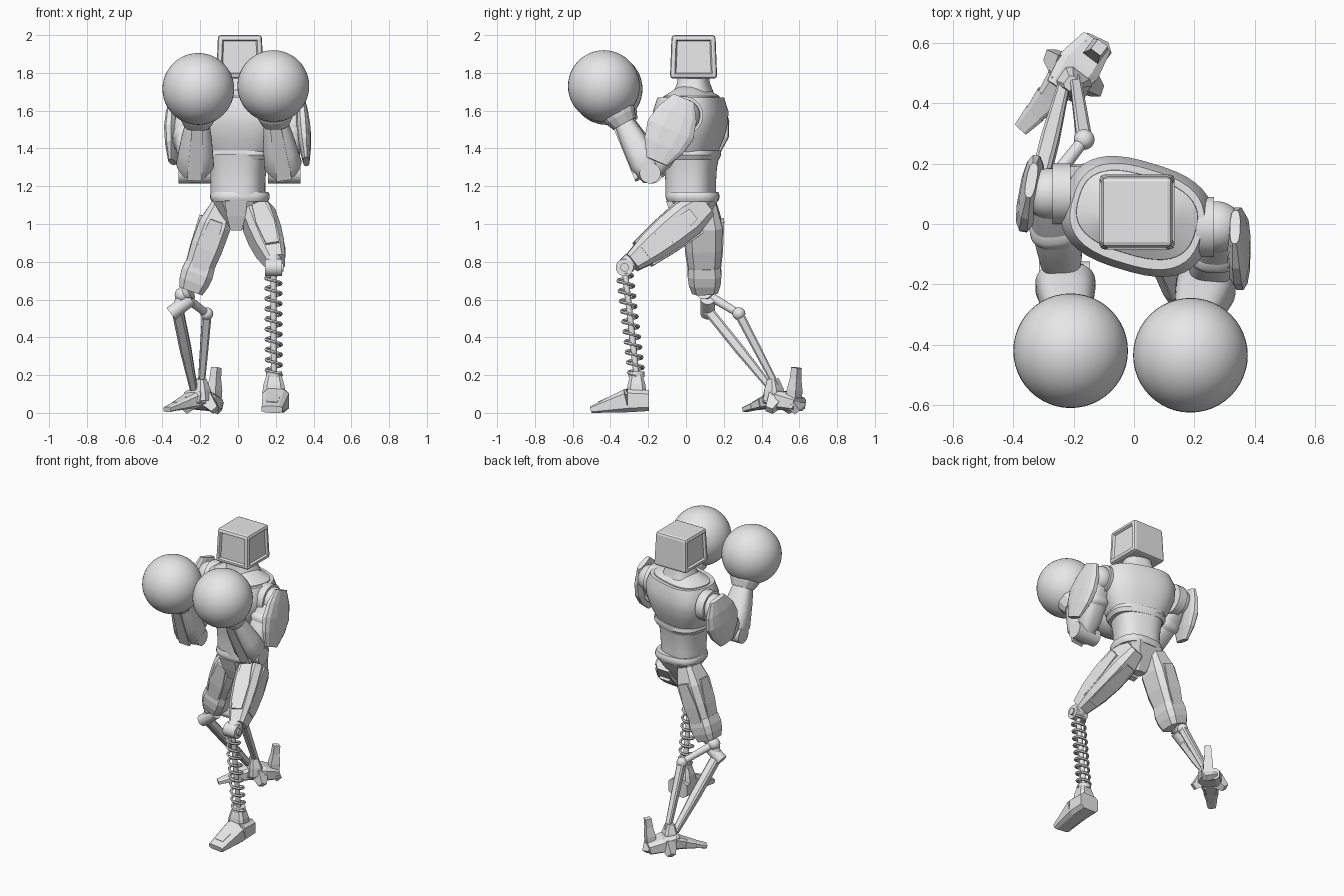
import bpy, bmesh, math
from mathutils import Vector, Matrix

default_cube = bpy.data.objects.get("Cube")
if default_cube:
    bpy.data.objects.remove(default_cube, do_unlink=True)

grey = bpy.data.materials.new("plain_grey")
grey.use_nodes = True
grey.diffuse_color = (.8, .8, .8, 1)
grey.node_tree.nodes["Principled BSDF"].inputs["Base Color"].default_value = grey.diffuse_color

X, Y, Z = Matrix.Identity(3)
TWIST = Vector((1, -.3, 0)).normalized()
FOOT_SIDE = Vector((.8, -.6, 0))
FACETED = dict(sides=8, squareness=.5)
ROUNDED = dict(sides=40, squareness=.75, smooth=True)
TUBE = dict(sides=24, squareness=1, smooth=True)
FLAT = dict(sides=4, squareness=1)


def finish(name, bm, smooth=False):
    bmesh.ops.recalc_face_normals(bm, faces=bm.faces)
    mesh = bpy.data.meshes.new(name)
    bm.to_mesh(mesh)
    bm.free()
    mesh.materials.append(grey)
    part = bpy.data.objects.new(name, mesh)
    bpy.context.collection.objects.link(part)
    if smooth:
        bpy.ops.object.select_all(action='DESELECT')
        part.select_set(True)
        bpy.context.view_layer.objects.active = part
        bpy.ops.object.shade_smooth_by_angle(angle=math.radians(35))


def loft(name, rings, smooth):
    bm = bmesh.new()
    rows = [[bm.verts.new(point) for point in ring] for ring in rings]
    for low, high in zip(rows, rows[1:]):
        for i in range(len(low)):
            bm.faces.new((low[i - 1], low[i], high[i], high[i - 1]))
    bm.faces.new(rows[0])
    bm.faces.new(rows[-1])
    finish(name, bm, smooth)


def limb(name, start, end, widths, depth=1, ref=X, sides=8, squareness=.5, smooth=False):
    """Loft evenly spaced sections; depth is a ratio to the width, or one depth per section."""
    start, end = Vector(start), Vector(end)
    along = (end - start).normalized()
    across = (ref - along * ref.dot(along)).normalized()
    out = along.cross(across)
    depths = depth if isinstance(depth, tuple) else [width * depth for width in widths]

    def bulge(value):
        return math.copysign(abs(value) ** squareness, value)

    full = bulge(math.cos(math.pi / sides))
    angles = [(i + .5) * math.tau / sides for i in range(sides)]
    rings = []
    for i, (width, thick) in enumerate(zip(widths, depths)):
        center = start.lerp(end, i / (len(widths) - 1))
        rings.append([center + across * width * bulge(math.cos(a)) / full
                      + out * thick * bulge(math.sin(a)) / full for a in angles])
    loft(name, rings, smooth)


def rod(name, start, end, *radii):
    limb(name, start, end, radii if len(radii) > 1 else radii * 2, ref=TWIST, **TUBE)


def ball(name, center, radius):
    bm = bmesh.new()
    bmesh.ops.create_uvsphere(bm, u_segments=48, v_segments=24, radius=radius,
                              matrix=Matrix.Translation(center))
    finish(name, bm, True)


def stack(name, x, y, bottom, top, widths, depth, ref=TWIST, **style):
    limb(name, (x, y, bottom), (x, y, top), widths, depth, ref, **(style or ROUNDED))


# Head: bevelled block with sunken front and side panels
bm = bmesh.new()
bmesh.ops.create_cube(bm, size=1, matrix=Matrix.Diagonal((.25, .25, .23, 1)))
for vert in bm.verts:
    if vert.co.z > 0:
        vert.co.xy *= .93
bmesh.ops.bevel(bm, geom=bm.edges[:], offset=.016, segments=2, profile=.5, affect='EDGES')
bm.normal_update()
panels = [f for f in bm.faces if f.calc_area() > .02 and abs(f.normal.z) < .5 and f.normal.y < .5]
bmesh.ops.inset_individual(bm, faces=panels, thickness=.012, depth=0)
bmesh.ops.inset_individual(bm, faces=panels, thickness=.01, depth=-.014)
bmesh.ops.translate(bm, verts=bm.verts, vec=(.01, .04, 1.885))
finish("head", bm)

# Torso: twisted chest with hem and collar, rounded waist, belt and pelvis
stack("chest", .01, .025, 1.38, 1.67, (.18, .22, .245, .25, .22), .73)
stack("chest_hem", .01, .03, 1.34, 1.39, (.17, .185, .18), .78)
stack("trapezius", .01, .03, 1.65, 1.73, (.205, .2, .14, .09), .66)
stack("neck", .01, .04, 1.7, 1.8, (.11, .09, .085), .9)
stack("waist", 0, .025, 1.14, 1.37, (.14, .14, .145, .16), .9)
stack("belt", .01, .035, 1.12, 1.17, (.15, .158, .158, .15), .9, X)
stack("pelvis", 0, .045, .97, 1.13, (.035, .09, .14), .9, X, **FACETED)
limb("crotch_plate", (-.01, -.07, 1.13), (-.01, -.03, .97), (.06, .05, .03), .6, **FLAT)


# Arms raised in a guard, ending in big round gloves
def arm(side, shoulder, elbow, wrist, glove, out, pad_sway):
    shoulder, elbow, wrist, glove = map(Vector, (shoulder, elbow, wrist, glove))
    ball(side + "_shoulder_ball", shoulder, .085)
    rod(side + "_shoulder_socket", shoulder - out * .07, shoulder - out * .01, .1)
    rod(side + "_shoulder_hub", shoulder, shoulder + out * .085, .04)
    limb(side + "_upper_arm", shoulder, elbow, (.06, .075, .075, .07, .045), 1.1, **ROUNDED)
    limb(side + "_arm_band", shoulder.lerp(elbow, .3), shoulder.lerp(elbow, .45),
         (.075, .085, .085, .075), 1.1, **ROUNDED)
    pad_top = shoulder + out * .06 + Y * pad_sway / 4 + Z * .09
    pad_end = shoulder.lerp(elbow, .8) + out * .11 + Y * pad_sway
    limb(side + "_arm_pad", pad_top, pad_end, (.06, .11, .13, .11, .06), .28,
         Y + out * -pad_sway, sides=12, squareness=.75)
    lift = wrist - elbow
    limb(side + "_forearm", elbow - lift * .1, wrist, (.065, .1, .09, .08, .065), .83, **ROUNDED)
    front = lift.normalized().cross(X)
    limb(side + "_forearm_plate", elbow - front * .08, wrist - front * .056, (.04, .03), .25, **FLAT)
    rod(side + "_elbow_pin", elbow - X * .085, elbow + X * .085, .055)
    limb(side + "_wrist_cuff", wrist, wrist.lerp(glove, .4), (.07, .09, .1), .95, sides=12, squareness=.85)
    ball(side + "_glove", glove, .19)


arm("left", (.275, -.01, 1.575), (.245, -.19, 1.27), (.2, -.325, 1.53), (.187, -.435, 1.73), X, 0)
arm("right", (-.28, .1, 1.565), (-.23, -.18, 1.27), (-.215, -.315, 1.525), (-.21, -.42, 1.715), -X, .18)


# Thighs: faceted armour with raised plates on the outside, front and back
def thigh(side, hip, knee, out):
    hip, knee = Vector(hip), Vector(knee)
    limb(side + "_thigh", hip, knee, (.055, .085, .085, .075, .05), (.07, .1, .095, .08, .052), **FACETED)
    along = (knee - hip).normalized()
    front = along.cross(X).normalized()
    outer = front.cross(along) * out
    upper, lower = hip.lerp(knee, .2), hip.lerp(knee, .85)
    for label, normal, ref, lean in (("outer", outer, front, .085), ("front", front, outer, .1),
                                     ("back", -front, outer, .1)):
        limb(f"{side}_thigh_{label}_plate", upper + normal * lean, lower + normal * lean * .7,
             (.035, .05, .035), .3, ref, **FLAT)
    return hip, knee


thigh("left", (.08, .1, 1.1), (.2, -.285, .795), 1)
hip, knee = thigh("right", (-.08, .09, 1.11), (-.25, .1, .645), -1)
limb("right_knee_cuff", hip.lerp(knee, .7), knee, (.08, .085, .08, .065), 1.05, **FACETED)

# Left shin: knee pin, coil spring around a rod
pivot = Vector((.187, -.325, .77))
ankle = Vector((.19, -.262, .2))
rod("left_knee_pin", pivot - X * .045, pivot + X * .045, .046)
rod("left_knee_cap", pivot, pivot + X * .055, .022)
rod("left_knee_lug", pivot + (Y + Z) * .04, pivot, .045)
rod("spring_rod", pivot, ankle, .016)
rod("spring_seat", ankle - Z * .01, ankle + Z * .02, .042)
turns, steps = 10, 24
spring_top = pivot - Z * .03
coil = []
for i in range(turns * steps + 1):
    angle = math.tau * i / steps
    radial = X * math.cos(angle) + Y * math.sin(angle)
    center = spring_top.lerp(ankle, i / turns / steps) + radial * .04
    wire = [k * math.tau / 6 for k in range(6)]
    coil.append([center + (radial * math.cos(k) + Z * math.sin(k)) * .009 for k in wire])
loft("spring_coil", coil, True)

# Left foot: heel block with a wedge toe
instep = Vector((.2, -.31, .065))
limb("left_heel", instep + Y * .115, instep, (.07, .07), (.055, .062), **FACETED)
limb("left_toe", instep, (.18, -.5, .018), (.07, .055), (.062, .018), **FACETED)
limb("left_toe_plate", instep + Z * .05, (.18, -.46, .05), (.04, .03), .35, **FLAT)
limb("left_ankle", ankle - Z * .1, ankle, (.062, .055, .04), .85, **FACETED)

# Right shin: knee bar and linked twin struts
joint = Vector((-.295, .115, .625))
front_knee = Vector((-.32, .115, .545))
rear_knee = Vector((-.165, .28, .525))
ball("right_knee_ball", joint, .04)
ball("right_rear_joint", rear_knee, .034)
rod("right_knee_stub", knee, joint, .045, .03)
rod("right_knee_bar", front_knee - X * .035 - Z * .02, front_knee + X * .07 + Z * .06, .038)
rod("right_knee_drop", joint, front_knee, .03)
rod("right_knee_link", joint, rear_knee, .024, .02)
limb("right_front_strut", front_knee, (-.235, .45, .13), (.03, .03, .02), .9, **FACETED)
limb("right_rear_strut", rear_knee, (-.195, .48, .14), (.025, .022, .018), **FACETED)

# Right foot: heel block, segmented toe, claws and heel spur
base = Vector((-.2, .5, .07))
limb("right_ankle", base - Y * .03, base - Y * .04 + Z * .11, (.06, .05, .03), .8, FOOT_SIDE, **FACETED)
limb("right_heel", (-.125, .6, .045), (-.245, .44, .085), (.055, .075, .055), .65, FOOT_SIDE, **FACETED)
toe_root, toe_tip = Vector((-.235, .47, .07)), Vector((-.375, .315, .018))
segments = 3
for i in range(segments):
    width = .06 - i * .012
    limb(f"right_toe_segment_{i}", toe_root.lerp(toe_tip, i / segments), toe_root.lerp(toe_tip, (i + 1) / segments),
         (width, width * .7), .75 - i * .1, FOOT_SIDE, **FACETED)
for label, side in (("inner", FOOT_SIDE), ("outer", -FOOT_SIDE)):
    limb(f"right_{label}_claw", base + side * .04, base + side * .1 - Z * .055, (.04, .02), ref=Y, **FLAT)
heel = Vector((-.13, .57, .06))
limb("right_heel_claw", heel, heel + Y * .035 - Z * .045, (.05, .04), .5, FOOT_SIDE, **FLAT)
limb("right_heel_spur", heel, heel + (X + Y) * .015 + Z * .18, (.03, .03, .022, .02), ref=FOOT_SIDE, **FLAT)
